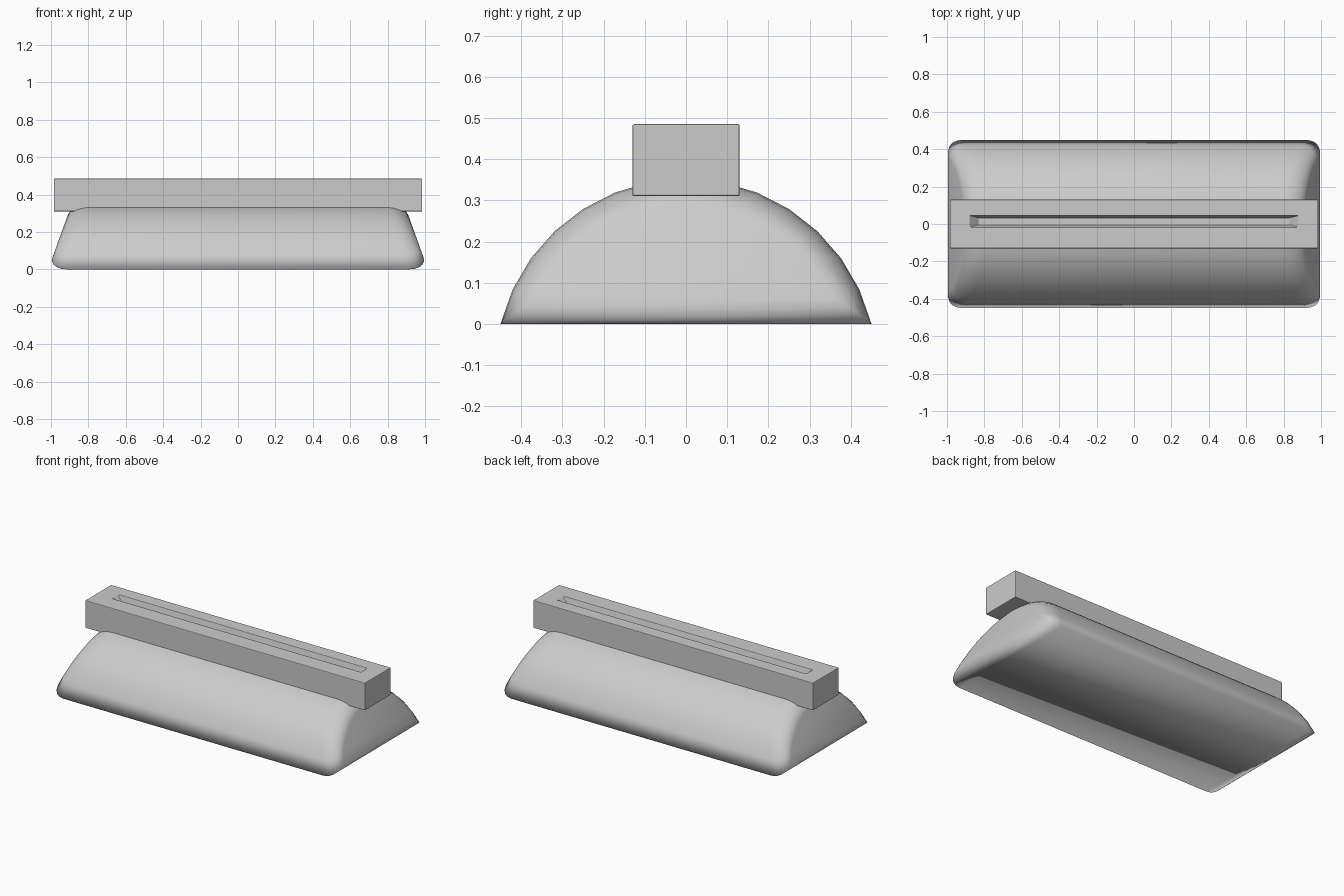
import bpy, bmesh, math

if "Cube" in bpy.data.objects:
    bpy.data.objects.remove(bpy.data.objects["Cube"])

ARC_R, ARC_DROP, SEGS = 0.464, 0.112, 14   # domed cross-section: arc with its centre below the floor


def loft(name, rings):
    """Skin a list of equal-sized closed rings and cap both ends."""
    bm = bmesh.new()
    loops = [[bm.verts.new(p) for p in ring] for ring in rings]
    for a, b in zip(loops, loops[1:]):
        n = len(a)
        for i in range(n):
            bm.faces.new((a[i], a[(i + 1) % n], b[(i + 1) % n], b[i]))
    bm.faces.new(loops[0])
    bm.faces.new(loops[-1])
    bmesh.ops.recalc_face_normals(bm, faces=bm.faces)
    mesh = bpy.data.meshes.new(name)
    bm.to_mesh(mesh)
    bm.free()
    obj = bpy.data.objects.new(name, mesh)
    bpy.context.collection.objects.link(obj)
    return obj


def dome_ring(side, inset, back):
    """Dome section shrunk by inset, lying on the sloping end plane moved back."""
    r = ARC_R - inset
    start = math.asin((ARC_DROP + inset) / r)
    ring = []
    for i in range(SEGS + 1):
        a = start + (math.pi - 2 * start) * i / SEGS
        y, z = r * math.cos(a), r * math.sin(a) - ARC_DROP
        ring.append((side * (1.015 - 0.36 * z - back), y, z))
    return ring


def rect_ring(x, y0, y1, z):
    return [(-x, y0, z), (x, y0, z), (x, y1, z), (-x, y1, z)]


# Domed body with sloping, rounded ends
steps = [math.pi / 2 * i / 5 for i in range(6)]
right_end = [(0.062 * (1 - math.cos(t)), 0.1 * (1 - math.sin(t))) for t in steps]
rings = [dome_ring(-1, *p) for p in reversed(right_end)] + [dome_ring(1, *p) for p in right_end]
body = loft("domed_body", rings)
body.data.polygons.foreach_set("use_smooth", [True] * len(body.data.polygons))

# Top bar with a tapered slot sunk into its upper face
bar = loft("slotted_bar", [
    rect_ring(0.985, -0.13, 0.13, 0.31),
    rect_ring(0.985, -0.13, 0.13, 0.485),
    rect_ring(0.88, -0.018, 0.046, 0.485),
    rect_ring(0.83, -0.005, 0.034, 0.435),
])
bevel = bar.modifiers.new("soft_edges", "BEVEL")
bevel.width = 0.004
bevel.segments = 2
bevel.limit_method = "ANGLE"
